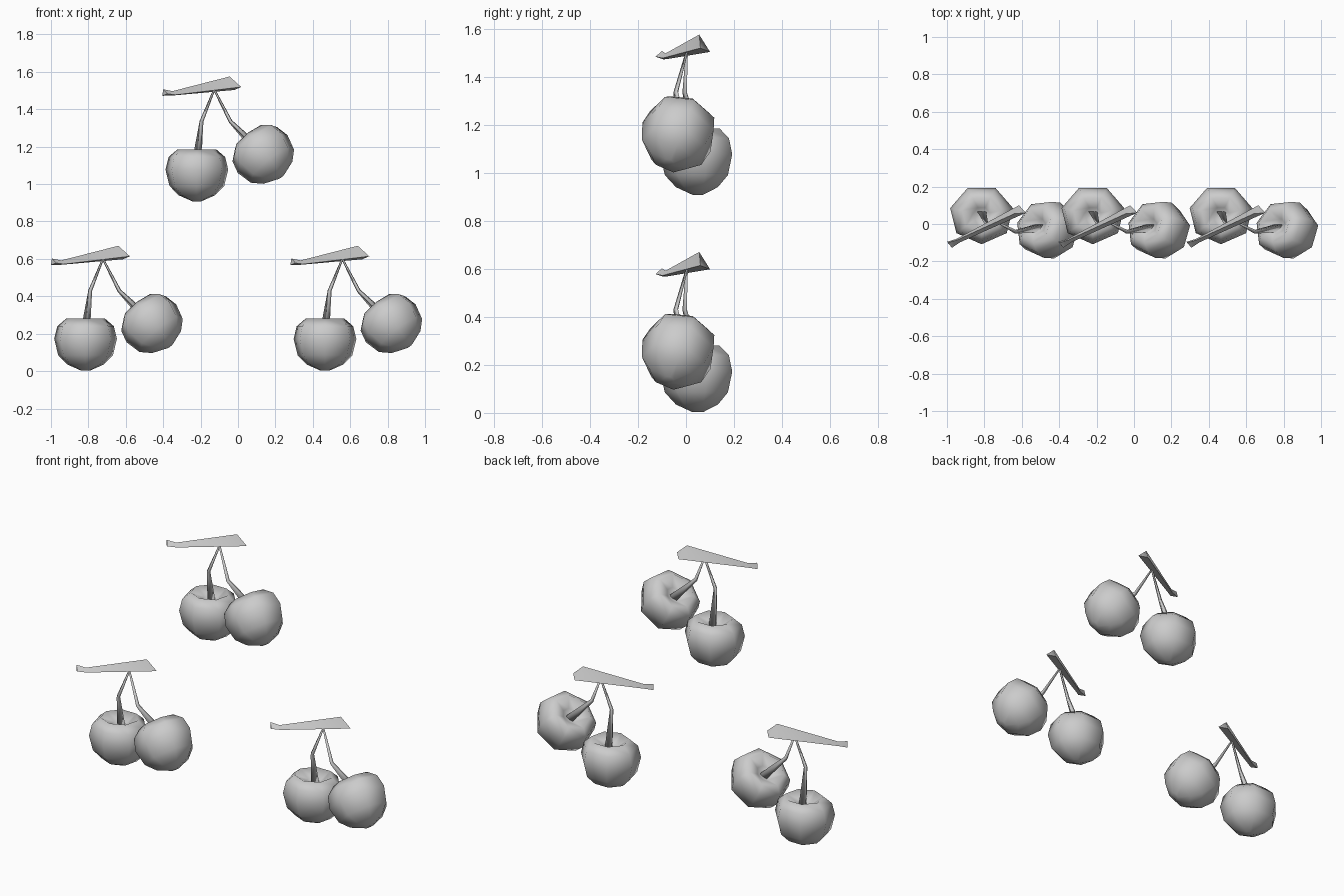
import bpy, bmesh
from math import sin, cos, pi
from mathutils import Vector, Matrix

if "Cube" in bpy.data.objects:
    bpy.data.objects.remove(bpy.data.objects["Cube"])


def loft(name, rings, angle=180):
    """Skin a list of equal-sided rings and cap both ends."""
    bm = bmesh.new()
    loops = [[bm.verts.new(p) for p in ring] for ring in rings]
    n = len(loops[0])
    for a, b in zip(loops, loops[1:]):
        for i in range(n):
            bm.faces.new((a[i], a[(i + 1) % n], b[(i + 1) % n], b[i]))
    bm.faces.new(loops[0])
    bm.faces.new(loops[-1])
    bmesh.ops.recalc_face_normals(bm, faces=bm.faces)
    me = bpy.data.meshes.new(name)
    bm.to_mesh(me)
    bm.free()
    ob = bpy.data.objects.new(name, me)
    bpy.context.collection.objects.link(ob)
    bpy.ops.object.select_all(action='DESELECT')
    ob.select_set(True)
    bpy.context.view_layer.objects.active = ob
    bpy.ops.object.shade_smooth_by_angle(angle=angle * pi / 180)
    return ob


def cherry(name, centre, axis):
    # Seven-sided lathe with a dimple at the top, tilted along its axis
    profile = [(.015, .225), (.045, .24), (.107, .28), (.155, .24), (.172, .172),
               (.15, .085), (.1, .035), (.025, .003)]
    rot = Vector((0, 0, 1)).rotation_difference(Vector(axis)).to_matrix()
    rings = []
    for r, z in profile:
        ang = [pi / 2 + pi / 7 + 2 * pi * i / 7 for i in range(7)]
        rings.append([rot @ Vector((r * cos(a), .92 * r * sin(a), z - .14)) + Vector(centre)
                      for a in ang])
    return loft(name, rings)


def stem(name, path):
    # Three-sided tapering stem through (x, y, z, radius) points
    pts = [Vector(p[:3]) for p in path]
    rings = []
    for i, p in enumerate(pts):
        d = pts[max(i - 1, 0)] - pts[min(i + 1, len(pts) - 1)]
        rot = Vector((0, 0, 1)).rotation_difference(d).to_matrix()
        r = path[i][3]
        rings.append([rot @ Vector((r * cos(pi / 6 + 2 * pi * k / 3),
                                    r * sin(pi / 6 + 2 * pi * k / 3), 0)) + p for k in range(3)])
    return loft(name, rings)


parts = [
    cherry("upright_cherry", (-.815, .05, .14), (0, 0, 1)),
    cherry("tilted_cherry", (-.447, -.037, .24), (-.6, .25, .75)),
    stem("upright_stem", [(-.722, .005, .60, .006), (-.79, -.003, .43, .012),
                          (-.815, .055, .22, .028)]),
    stem("tilted_stem", [(-.722, .005, .60, .006), (-.635, -.04, .43, .012),
                         (-.50, -.015, .29, .028)]),
    # Triangular twig, flared at the thin end
    loft("twig", [
        [(-.995, -.10, .602), (-.973, -.127, .578), (-1.0, -.095, .567)],
        [(-.945, -.085, .592), (-.93, -.098, .572), (-.95, -.08, .568)],
        [(-.64, .055, .67), (-.578, .06, .614), (-.615, .10, .598)]], 60),
]

# Repeat the cluster to the right and above
for label, offset in (("right", (1.28, 0, 0)), ("top", (.595, 0, .905))):
    for ob in parts:
        copy = bpy.data.objects.new(label + "_" + ob.name, ob.data)
        copy.matrix_world = Matrix.Translation(offset)
        bpy.context.collection.objects.link(copy)
        for m in ob.modifiers:
            new = copy.modifiers.new(m.name, m.type)
            if m.type == 'NODES':
                new.node_group = m.node_group
